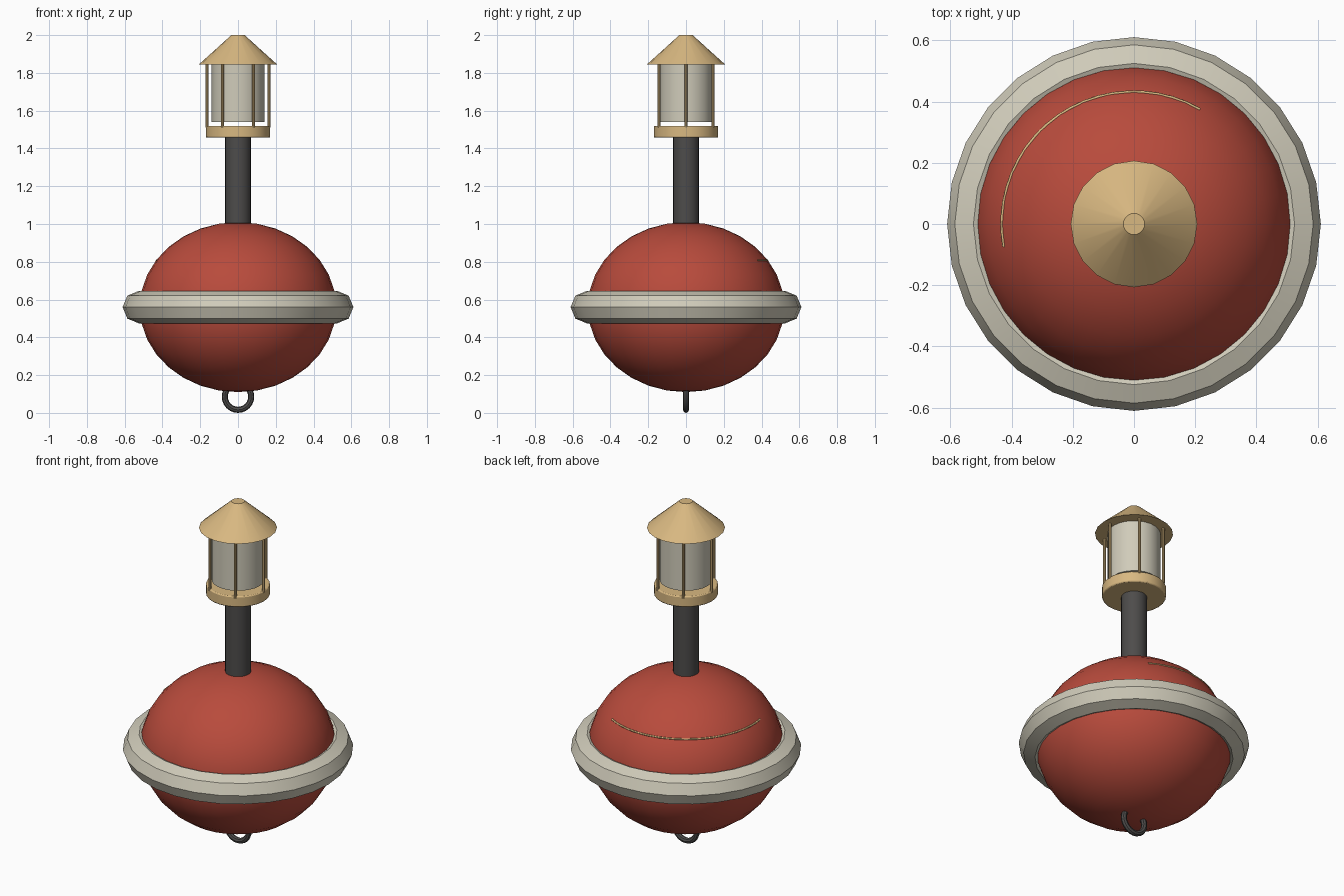
import bpy
import math

cube = bpy.data.objects.get("Cube")
if cube:
    bpy.data.objects.remove(cube, do_unlink=True)


def material(name, color):
    mat = bpy.data.materials.new(name)
    mat.use_nodes = True
    mat.diffuse_color = (*color, 1)
    mat.node_tree.nodes["Principled BSDF"].inputs["Base Color"].default_value = (*color, 1)
    return mat


RED = material("red paint", (0.48, 0.07, 0.045))
CREAM = material("cream", (0.63, 0.60, 0.49))
GOLD = material("brass", (0.69, 0.48, 0.22))
DARK = material("dark iron", (0.075, 0.072, 0.07))


def finish(name, mat):
    obj = bpy.context.object
    obj.name = name
    obj.data.materials.append(mat)
    bpy.ops.object.shade_smooth_by_angle()
    return obj


def tube(name, mat, r1, z1, z2, r2=None, sides=24, x=0, y=0):
    bpy.ops.mesh.primitive_cone_add(
        vertices=sides, radius1=r1, radius2=r1 if r2 is None else r2,
        depth=z2 - z1, location=(x, y, (z1 + z2) / 2))
    return finish(name, mat)


def ring(name, mat, major, minor, z, segments, sides, tilt=0):
    bpy.ops.mesh.primitive_torus_add(
        major_radius=major, minor_radius=minor, major_segments=segments,
        minor_segments=sides, location=(0, 0, z), rotation=(tilt, 0, 0))
    return finish(name, mat)


# Float body, bumper ring and mooring eye
MID = 0.56
bpy.ops.mesh.primitive_uv_sphere_add(segments=32, ring_count=16, radius=1, location=(0, 0, MID))
bpy.context.object.scale = (0.52, 0.52, 0.45)
finish("float_body", RED)
ring("bumper_ring", CREAM, 0.525, 0.086, MID, 28, 8)
ring("mooring_eye", DARK, 0.07, 0.016, 0.086, 24, 8, math.pi / 2)

# Thin painted arc on the upper float
curve = bpy.data.curves.new("trim_arc", "CURVE")
curve.dimensions = "3D"
curve.bevel_depth = 0.005
curve.bevel_resolution = 1
spline = curve.splines.new("POLY")
steps = 20
spline.points.add(steps)
for i, point in enumerate(spline.points):
    a = math.radians(60 + 130 * i / steps)
    point.co = (0.432 * math.cos(a), 0.432 * math.sin(a), 0.808, 1)
curve.materials.append(GOLD)
arc = bpy.data.objects.new("trim_arc", curve)
bpy.context.collection.objects.link(arc)

# Mast and lantern
tube("mast", DARK, 0.068, 0.95, 1.47)
base = tube("lantern_base", GOLD, 0.17, 1.457, 1.52)
bevel = base.modifiers.new("soft_edge", "BEVEL")
bevel.width = 0.006
bevel.segments = 2
tube("lantern_lens", CREAM, 0.14, 1.54, 1.855)
for i in range(6):
    a = math.tau * i / 6
    tube(f"lantern_bar_{i + 1}", GOLD, 0.008, 1.51, 1.86, sides=8,
         x=0.165 * math.cos(a), y=0.165 * math.sin(a))
tube("lantern_roof", GOLD, 0.207, 1.845, 2.0, r2=0.035, sides=20)
